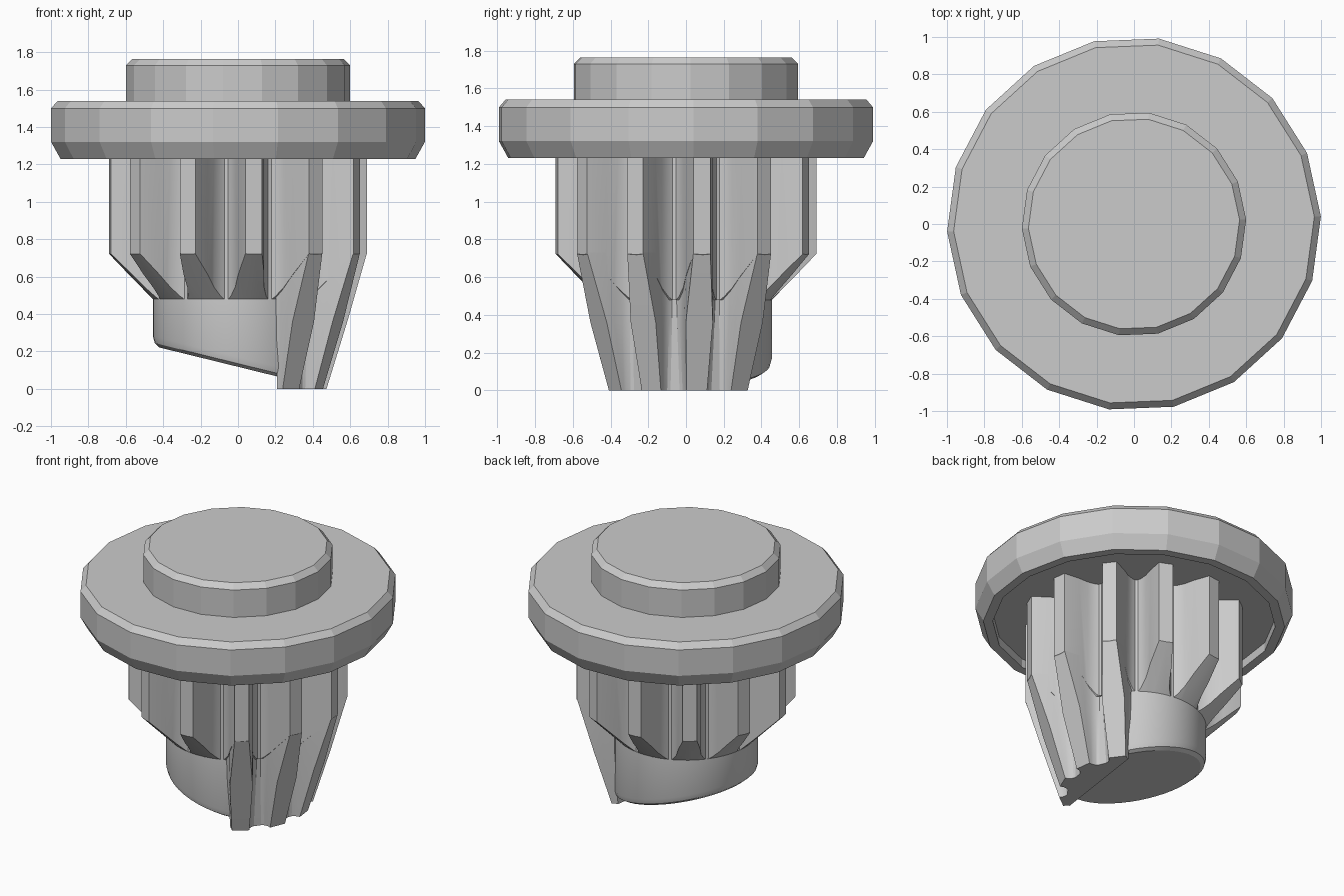
import bpy, bmesh
from math import sin, cos, radians, pi
from mathutils import Vector

cube = bpy.data.objects.get("Cube")
if cube:
    bpy.data.objects.remove(cube, do_unlink=True)

TEETH = 12
TOOTH_ANGLE = radians(7)
SPLIT_ANGLE = radians(-8)
SPLIT = Vector((cos(SPLIT_ANGLE), sin(SPLIT_ANGLE), 0))


def circle(r, z, n, start=0.0, slope=0.0):
    """Ring of points; slope tilts it along x."""
    pts = []
    for i in range(n):
        a = start + 2 * pi * i / n
        x = r * cos(a)
        pts.append(Vector((x, r * sin(a), z + slope * x)))
    return pts


def gear(half_tooth, z):
    """Toothed outline from (radius, half width) pairs, tip first."""
    sides = [(r, -w) for r, w in reversed(half_tooth)] + half_tooth
    pts = []
    for k in range(TEETH):
        a = TOOTH_ANGLE + 2 * pi * k / TEETH
        out, across = Vector((cos(a), sin(a), 0)), Vector((-sin(a), cos(a), 0))
        pts += [out * r + across * w + Vector((0, 0, z)) for r, w in sides]
    return pts


def loft(name, rings, keep=None, smooth=True):
    """Skin rings of equal size, cap both ends, optionally keep one side of a plane."""
    bm = bmesh.new()
    loops = [[bm.verts.new(p) for p in ring] for ring in rings]
    n = len(loops[0])
    for low, high in zip(loops, loops[1:]):
        for i in range(n):
            j = (i + 1) % n
            bm.faces.new((low[i], low[j], high[j], high[i]))
    bm.faces.new(loops[0][::-1])
    bm.faces.new(loops[-1])
    if keep:
        normal, offset = keep
        bmesh.ops.bisect_plane(bm, geom=bm.verts[:] + bm.edges[:] + bm.faces[:],
                               plane_co=normal * offset, plane_no=normal,
                               clear_inner=True)
        bmesh.ops.holes_fill(bm, edges=[e for e in bm.edges if e.is_boundary], sides=0)
    bmesh.ops.recalc_face_normals(bm, faces=bm.faces)
    mesh = bpy.data.meshes.new(name)
    bm.to_mesh(mesh)
    bm.free()
    ob = bpy.data.objects.new(name, mesh)
    bpy.context.collection.objects.link(ob)
    if smooth:
        activate(ob)
        bpy.ops.object.shade_smooth_by_angle(angle=radians(25))
    return ob


def activate(ob):
    bpy.ops.object.select_all(action='DESELECT')
    ob.select_set(True)
    bpy.context.view_layer.objects.active = ob


# Faceted flange and raised cap, with a shallow recess underneath
head_profile = [(0.89, 1.29), (0.89, 1.23), (0.95, 1.23), (1, 1.32), (1, 1.5),
                (0.965, 1.54), (0.6, 1.54), (0.6, 1.73), (0.565, 1.765)]
loft("flanged_head", [circle(r, z, 18, radians(2.3)) for r, z in head_profile],
     smooth=False)

# Splined shaft, its lower end trimmed to a cone
tooth = [(0.69, 0.045), (0.58, 0.07), (0.51, 0.078), (0.46, 0.095), (0.44, 0.108)]
shaft = loft("splined_shaft", [gear(tooth, 0.48), gear(tooth, 1.29)])
cone_profile = [(0.455, 0.48), (0.7, 0.73), (0.8, 0.8), (0.8, 1.4)]
cutter = loft("shaft_cutter", [circle(r, z, 48) for r, z in cone_profile])
cutter.hide_render = True
trim = shaft.modifiers.new("cone_trim", 'BOOLEAN')
trim.operation = 'INTERSECT'
trim.solver = 'EXACT'
trim.object = cutter
activate(shaft)
bpy.ops.object.modifier_apply(modifier=trim.name)
bpy.data.objects.remove(cutter, do_unlink=True)
bpy.ops.object.shade_smooth_by_angle(angle=radians(25))

# Four long tapering teeth on one side, reaching the ground
middle = [(0.58, 0.072), (0.53, 0.074), (0.48, 0.076), (0.44, 0.088), (0.425, 0.1)]
foot = [(0.47, 0.055), (0.455, 0.056), (0.44, 0.058), (0.42, 0.07), (0.41, 0.085)]
loft("long_teeth", [gear(foot, 0), gear(middle, 0.36), gear(tooth, 0.73)],
     keep=(SPLIT, 0.26))

# Round plug with a slanted, chamfered end on the other side
SLANT = -0.246
loft("slanted_plug", [circle(0.42, 0.118, 48, slope=SLANT),
                      circle(0.445, 0.135, 48, slope=SLANT),
                      circle(0.455, 0.17, 48, slope=SLANT),
                      circle(0.455, 0.48, 48)],
     keep=(-SPLIT, -0.27))
